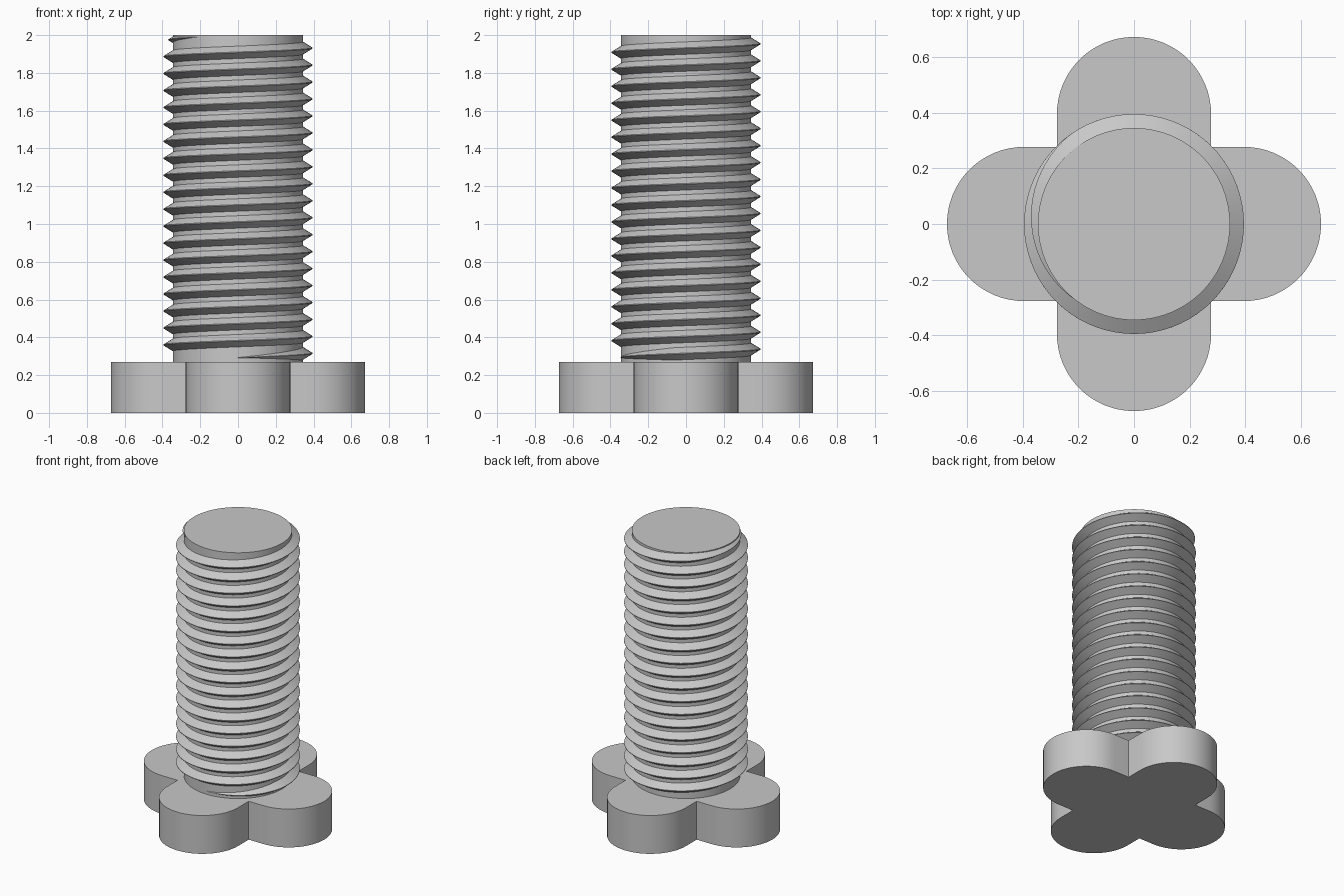
import bpy
import bmesh
from math import sin, cos, pi, tau, radians
from mathutils import Matrix, Vector

cube = bpy.data.objects.get("Cube")
if cube:
    bpy.data.objects.remove(cube, do_unlink=True)

HEAD_TOP = 0.27
TOP = 2.0
LOBE_R, LOBE_OFFSET = 0.277, 0.395
ROOT_R, CREST_R = 0.345, 0.395
PITCH, THREAD_Z = 0.0898, 0.315
HALF_WIDTH, CREST_HALF = 0.033, 0.002

steel = bpy.data.materials.new("grey steel")
steel.use_nodes = True
GREY = (0.58, 0.58, 0.58, 1)
steel.diffuse_color = GREY
steel.node_tree.nodes["Principled BSDF"].inputs["Base Color"].default_value = GREY


def finish(bm, name):
    """Turn a bmesh into a shaded object."""
    bmesh.ops.recalc_face_normals(bm, faces=bm.faces)
    mesh = bpy.data.meshes.new(name)
    bm.to_mesh(mesh)
    bm.free()
    mesh.materials.append(steel)
    obj = bpy.data.objects.new(name, mesh)
    bpy.context.collection.objects.link(obj)
    bpy.ops.object.select_all(action="DESELECT")
    obj.select_set(True)
    bpy.context.view_layer.objects.active = obj
    bpy.ops.object.shade_smooth_by_angle(angle=radians(30))
    return obj


# Head: four rounded lobes meeting at square inner corners
bm = bmesh.new()
outline = []
ARC = 32
for k in range(4):
    turn = Matrix.Rotation(k * pi / 2, 3, "Z")
    for i in range(ARC + 1):
        a = -pi / 2 + pi * i / ARC
        outline.append(turn @ Vector((LOBE_OFFSET + LOBE_R * cos(a), LOBE_R * sin(a), 0)))
    outline.append(turn @ Vector((LOBE_R, LOBE_R, 0)))
base = bm.faces.new([bm.verts.new(p) for p in outline])
lifted = bmesh.ops.extrude_face_region(bm, geom=[base], use_keep_orig=True)
bmesh.ops.translate(bm, vec=(0, 0, HEAD_TOP),
                    verts=[v for v in lifted["geom"] if isinstance(v, bmesh.types.BMVert)])
finish(bm, "head")

# Shank: plain core cylinder
bm = bmesh.new()
bottom = HEAD_TOP - 0.02
bmesh.ops.create_cone(bm, cap_ends=True, segments=96, radius1=ROOT_R, radius2=ROOT_R,
                      depth=TOP - bottom,
                      matrix=Matrix.Translation((0, 0, (TOP + bottom) / 2)))
finish(bm, "shank")

# Thread: right-handed V ridge swept along a helix, fading at both ends
START, END = -0.25, 18.64
FADE_IN, FADE_OUT = 0.22, 0.29
STEPS = 72
bm = bmesh.new()
previous = None
count = round((END - START) * STEPS)
for i in range(count + 1):
    t = START + (END - START) * i / count
    full = max(0.02, min(1, (t - START) / FADE_IN, (END - t) / FADE_OUT))
    crest = ROOT_R + (CREST_R - ROOT_R) * full
    half = HALF_WIDTH * full
    tip = CREST_HALF * full
    z = THREAD_Z + PITCH * t
    c, s = cos(tau * t), sin(tau * t)
    inner = ROOT_R - 0.01
    section = [(inner, -half), (ROOT_R, -half), (crest, -tip),
               (crest, tip), (ROOT_R, half), (inner, half)]
    ring = [bm.verts.new((r * c, r * s, z + h)) for r, h in section]
    if previous:
        for j in range(len(ring)):
            n = (j + 1) % len(ring)
            bm.faces.new((previous[j], previous[n], ring[n], ring[j]))
    else:
        bm.faces.new(ring)
    previous = ring
bm.faces.new(previous)
finish(bm, "thread")
